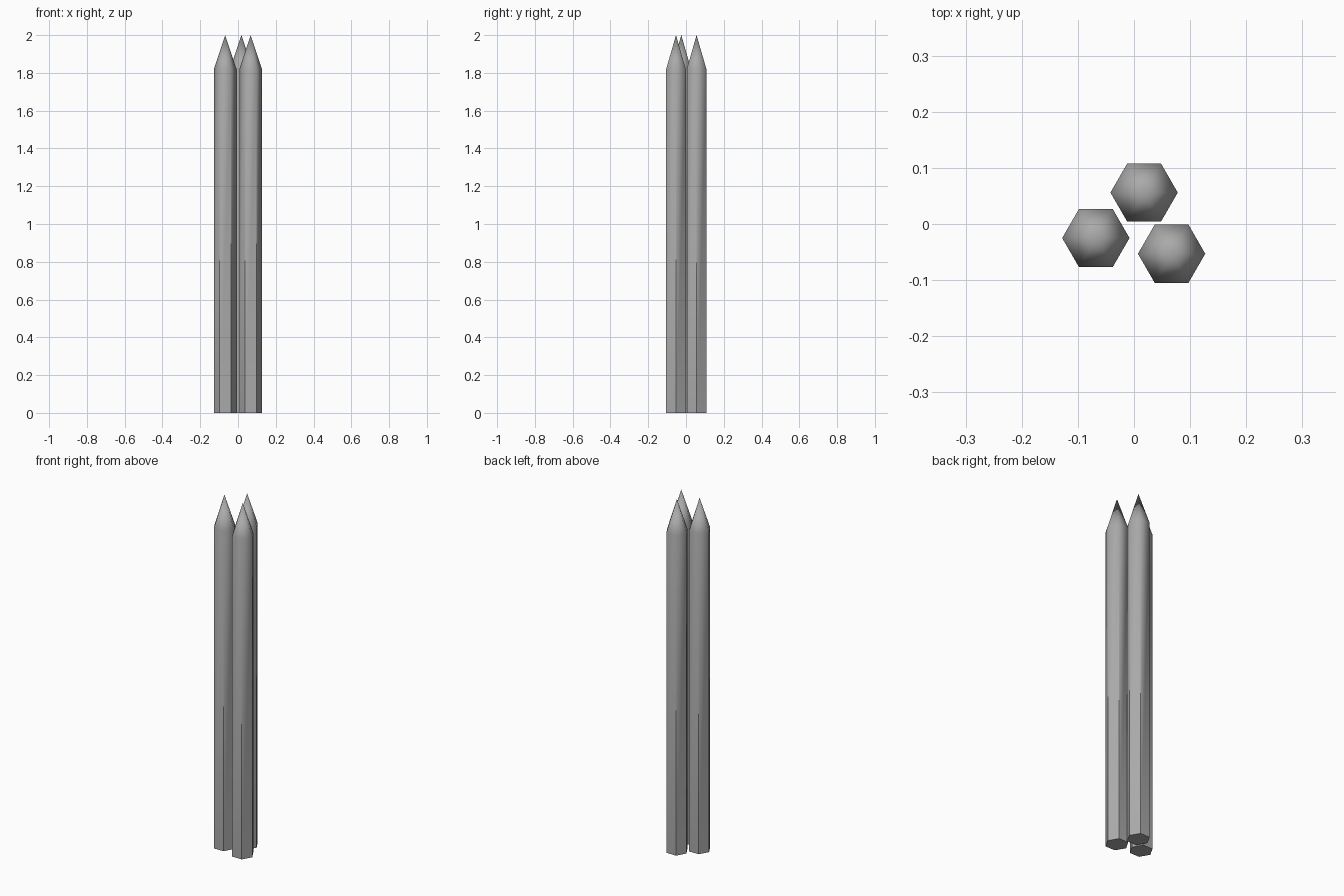
import bpy
import math
from mathutils import Vector

cube = bpy.data.objects.get("Cube")
if cube:
    bpy.data.objects.remove(cube, do_unlink=True)

RADIUS, SHOULDER, TIP, SIDES = 0.06, 1.82, 2.0, 6

# One plain grey for every stake
GREY = (0.4, 0.4, 0.4, 1.0)
grey = bpy.data.materials.new("plain grey")
grey.use_nodes = True
grey.diffuse_color = GREY
grey.node_tree.nodes["Principled BSDF"].inputs["Base Color"].default_value = GREY


def stake(name, x, y):
    """Hexagonal shaft with a flat foot and a pointed top."""
    ring = [(RADIUS * math.cos(i * math.tau / SIDES),
             RADIUS * math.sin(i * math.tau / SIDES)) for i in range(SIDES)]
    verts = [(a, b, z) for z in (0, SHOULDER) for a, b in ring] + [(0, 0, TIP)]
    apex = 2 * SIDES
    faces = [tuple(reversed(range(SIDES)))]
    for i in range(SIDES):
        j = (i + 1) % SIDES
        faces.append((i, j, SIDES + j, SIDES + i))
        faces.append((SIDES + i, SIDES + j, apex))
    mesh = bpy.data.meshes.new(name)
    mesh.from_pydata(verts, [], faces)
    mesh.materials.append(grey)
    mesh.shade_smooth()

    # Crisp edges at the foot blend into a rounded top
    normals = []
    for face in mesh.polygons:
        for v in face.vertices:
            co = mesh.vertices[v].co
            if co.z < 0.01:
                normals.append(face.normal.copy())
            elif v == apex:
                normals.append(Vector((0, 0, 1)))
            else:
                normals.append(Vector((co.x, co.y, RADIUS * 0.16)).normalized())
    mesh.normals_split_custom_set(normals)

    obj = bpy.data.objects.new(name, mesh)
    obj.location = (x, y, 0)
    bpy.context.collection.objects.link(obj)


# Bundle of three
stake("back_stake", 0.018, 0.056)
stake("right_stake", -0.068, -0.025)
stake("left_stake", 0.067, -0.053)
